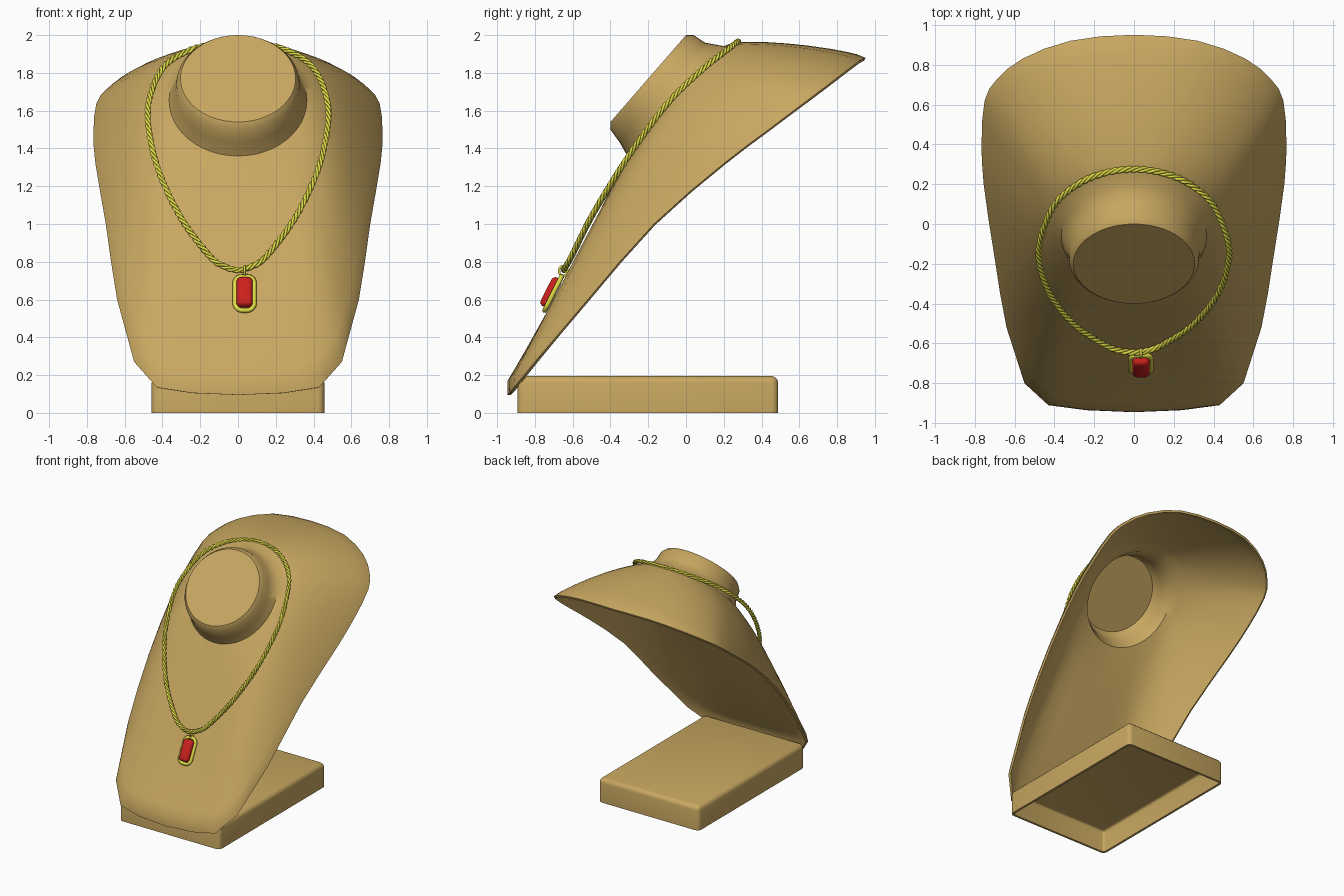
import bpy, bmesh
from math import sin, cos, pi
from mathutils import Vector, Matrix

if "Cube" in bpy.data.objects:
    bpy.data.objects.remove(bpy.data.objects["Cube"])


def material(name, rgb):
    m = bpy.data.materials.new(name)
    m.diffuse_color = (*rgb, 1)
    m.use_nodes = True
    m.node_tree.nodes["Principled BSDF"].inputs["Base Color"].default_value = m.diffuse_color
    return m


TAN = material("tan", (0.58, 0.39, 0.12))
GOLD = material("gold", (0.74, 0.70, 0.06))
RED = material("red", (0.6, 0.015, 0.012))


def activate(ob):
    bpy.ops.object.select_all(action='DESELECT')
    ob.select_set(True)
    bpy.context.view_layer.objects.active = ob


def add_mesh(name, bm, mat):
    me = bpy.data.meshes.new(name)
    bm.to_mesh(me)
    bm.free()
    ob = bpy.data.objects.new(name, me)
    bpy.context.collection.objects.link(ob)
    me.materials.append(mat)
    return ob


def smooth(ob, angle=0.7):
    activate(ob)
    bpy.ops.object.shade_smooth_by_angle(angle=angle)


def shell(ob, thickness):
    mod = ob.modifiers.new("shell", 'SOLIDIFY')
    mod.thickness = thickness
    mod.offset = -1
    activate(ob)
    bpy.ops.object.modifier_apply(modifier="shell")


def spline(p0, p1, p2, p3, t):
    return 0.5 * (2 * p1 + (p2 - p0) * t + (2 * p0 - 5 * p1 + 4 * p2 - p3) * t * t
                  + (3 * p1 - p0 - 3 * p2 + p3) * t ** 3)


def mirror_loop(half):
    pts = [Vector(p) for p in half]
    return pts + [Vector((-p.x, p.y, p.z)) for p in pts[-2:0:-1]]


def tubes(name, loops, radius, mat):
    cu = bpy.data.curves.new(name, 'CURVE')
    cu.dimensions = '3D'
    cu.bevel_depth = radius
    cu.bevel_resolution = 1
    for pts in loops:
        sp = cu.splines.new('POLY')
        sp.points.add(len(pts) - 1)
        for p, q in zip(sp.points, pts):
            p.co = (*q, 1)
        sp.use_cyclic_u = True
    cu.materials.append(mat)
    ob = bpy.data.objects.new(name, cu)
    bpy.context.collection.objects.link(ob)
    activate(ob)
    bpy.ops.object.convert(target='MESH')
    smooth(bpy.context.object, 1.2)


def rounded_box(name, size, bevel, segs, mat, matrix, open_bottom=False):
    bm = bmesh.new()
    bmesh.ops.create_cube(bm, size=1, matrix=Matrix.Diagonal((*size, 1)))
    edges = [e for e in bm.edges if not open_bottom or any(v.co.z > 0 for v in e.verts)]
    bmesh.ops.bevel(bm, geom=edges, offset=bevel, segments=segs, profile=0.5, affect='EDGES')
    if open_bottom:
        low = min(v.co.z for v in bm.verts) + 1e-4
        bmesh.ops.delete(bm, geom=[f for f in bm.faces if all(v.co.z < low for v in f.verts)],
                         context='FACES')
    bm.transform(matrix)
    return add_mesh(name, bm, mat)


# Bust: neck rings (front yz, side xyz, back yz) lofted out to the rim
HALF = 24
neck = [((-0.40, 1.54), (0.305, -0.20, 1.77), (0.00, 2.00)),
        ((-0.40, 1.50), (0.325, -0.18, 1.745), (0.04, 2.00)),
        ((-0.35, 1.43), (0.332, -0.13, 1.70), (0.10, 1.96)),
        ((-0.31, 1.36), (0.365, -0.065, 1.655), (0.20, 1.942))]
rim_keys = [(0, -.945, .095), (.24, -.935, .105), (.43, -.91, .135), (.55, -.8, .27),
            (.64, -.52, .6), (.70, -.17, 1.0), (.755, .2, 1.32), (.765, .42, 1.487),
            (.75, .62, 1.638), (.69, .725, 1.717), (.56, .83, 1.797), (.32, .92, 1.865),
            (0, .95, 1.88)]


def neck_half(front, side, back):
    pts = []
    for i in range(HALF + 1):
        t = pi * i / HALF
        end = front if t < pi / 2 else back
        k = abs(cos(t))
        pts.append(Vector((side[0] * sin(t), side[1] + (end[0] - side[1]) * k,
                           side[2] + (end[1] - side[2]) * k)))
    return pts


# Double the rim points: straight at the foot corners, rounded at the shoulders
keys = mirror_loop(rim_keys)
rim = []
for i in range(12):
    a, b = keys[i], keys[i + 1]
    mid = a.lerp(b, 0.5) if i < 4 else spline(keys[i - 1], a, b, keys[i + 2], 0.5)
    rim += [a, mid]
rim.append(keys[12])

rings = [neck_half(*r) for r in neck]
collar, out = rings[-1], Vector((0, -0.686, 0.728))
for u in (0.1, 0.22, 0.36, 0.5, 0.65, 0.8, 0.9, 0.96, 1):
    arc = max(0, sin(pi * u))
    ring = []
    for i in range(HALF + 1):
        s = sin(pi * i / HALF)
        side = 0.065 * arc ** 0.8
        end = (0.04 * u ** 3 if u < 1 else 0) if i < HALF / 2 else 0.062 * arc ** 0.5
        ring.append(collar[i].lerp(rim[i], u) + out * (end + (side - end) * s * s))
    rings.append(ring)

bm = bmesh.new()
loops = [[bm.verts.new(p) for p in mirror_loop(r)] for r in rings]
bm.faces.new(loops[0])
n = 2 * HALF
for a, b in zip(loops, loops[1:]):
    for i in range(n):
        j = (i + 1) % n
        bm.faces.new((a[i], b[i], b[j], a[j]))
bust = add_mesh("bust", bm, TAN)
shell(bust, 0.018)
smooth(bust)

# Base: hollow rounded tray, open underneath
base = rounded_box("base", (0.914, 1.38, 0.195), 0.035, 3, TAN,
                   Matrix.Translation((0, -0.202, 0.0975)), True)
shell(base, 0.018)
smooth(base)

# Chain: three strands twisted round a closed path
keys = mirror_loop([(0, -.645, .757), (.075, -.635, .777), (.15, -.605, .83),
                    (.3, -.505, 1.03), (.42, -.355, 1.28), (.475, -.19, 1.52),
                    (.465, -.06, 1.68), (.395, .10, 1.83), (.28, .20, 1.91),
                    (.15, .255, 1.95), (0, .275, 1.965)])
path = []
for i in range(len(keys)):
    quad = [keys[(i + k) % len(keys)] for k in (-1, 0, 1, 2)]
    steps = max(4, round((quad[2] - quad[1]).length / 0.008))
    path += [spline(*quad, s / steps) for s in range(steps)]
lengths = [0]
for a, b in zip(path, path[1:] + path[:1]):
    lengths.append(lengths[-1] + (b - a).length)
strands = []
for k in range(3):
    pts = []
    for i, p in enumerate(path):
        tangent = (path[(i + 1) % len(path)] - path[i - 1]).normalized()
        side = tangent.cross(Vector((0, -0.8, 0.6))).normalized()
        up = side.cross(tangent)
        a = 2 * pi * (36 * lengths[i] / lengths[-1] + k / 3)
        pts.append(p + 0.009 * (side * cos(a) + up * sin(a)))
    strands.append(pts)
tubes("chain", strands, 0.008, GOLD)

# Pendant: tilted frame, gem and hanging ring
tilt = Matrix(((1, 0, 0, 0.035), (0, 0.45, -0.893, -0.703),
               (0, 0.893, 0.45, 0.632), (0, 0, 0, 1)))
frame = []
for cx, cy, start in ((1, 1, 0), (-1, 1, 1), (-1, -1, 2), (1, -1, 3)):
    for k in range(6):
        a = pi / 2 * (start + k / 5)
        frame.append(tilt @ Vector((cx * 0.012 + 0.038 * cos(a), cy * 0.062 + 0.038 * sin(a), 0)))
tubes("pendant_frame", [frame], 0.014, GOLD)
gem = rounded_box("gem", (0.086, 0.17, 0.056), 0.024, 4, RED,
                  tilt @ Matrix.Translation((0, 0, 0.014)))
smooth(gem)
ring = [Vector((0.035, -0.65 + 0.022 * cos(a), 0.752 + 0.026 * sin(a)))
        for a in (2 * pi * i / 20 for i in range(20))]
tubes("hanging_ring", [ring], 0.007, GOLD)
